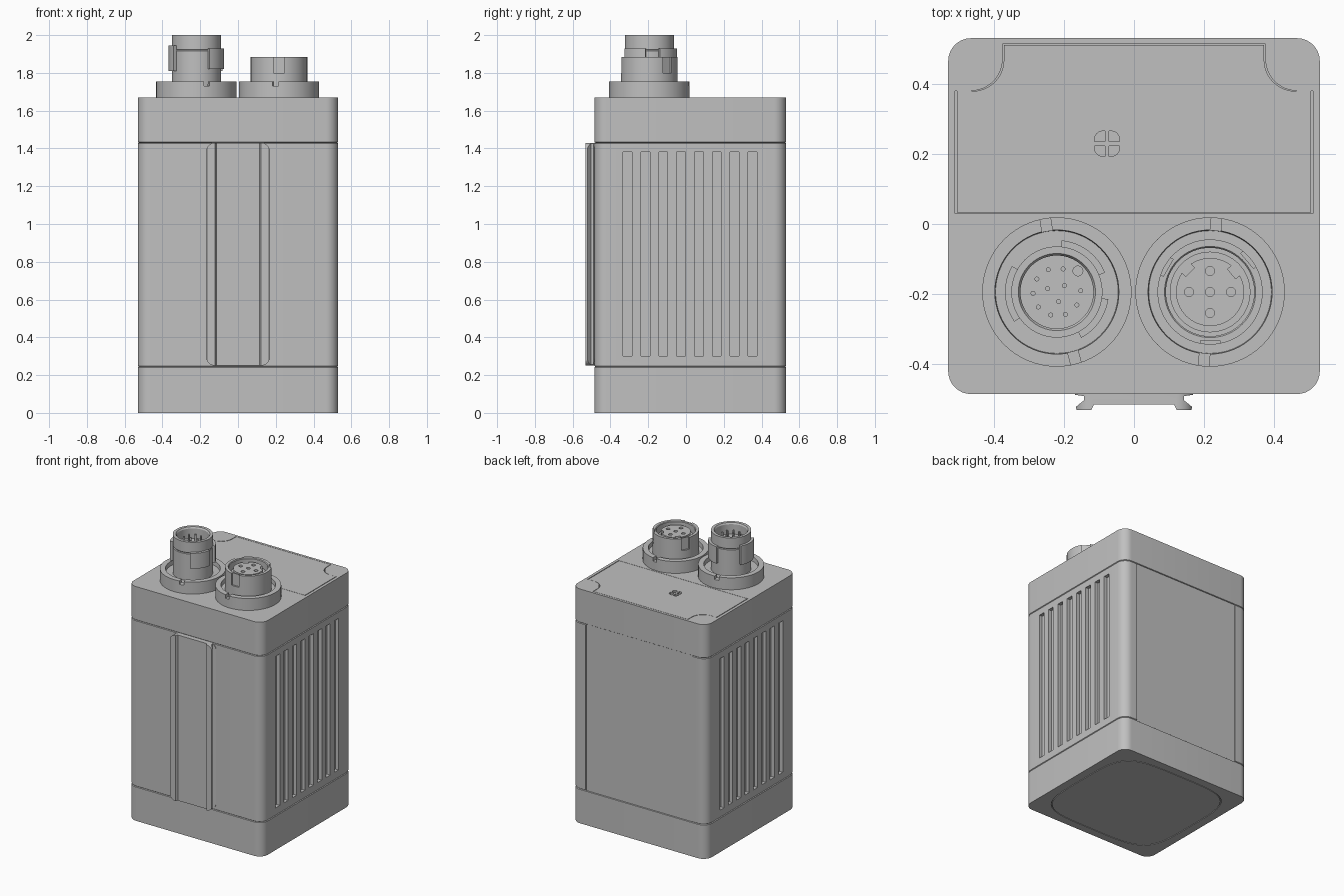
import bpy, bmesh, math
from math import sin, cos, radians, pi

default_cube = bpy.data.objects.get("Cube")
if default_cube:
    bpy.data.objects.remove(default_cube, do_unlink=True)

SHADE = (0.527, 0.527, 0.527, 1)
grey = bpy.data.materials.new("light_grey")
grey.use_nodes = True
grey.diffuse_color = SHADE
grey.node_tree.nodes["Principled BSDF"].inputs["Base Color"].default_value = SHADE


# Outline helpers: each returns a list of (x, y)
def circle(r, n=64, cx=0, cy=0):
    return [(cx + r * cos(2 * pi * i / n), cy + r * sin(2 * pi * i / n)) for i in range(n)]


def arc(r, a0, a1, cx=0, cy=0, n=12):
    angles = [radians(a0 + (a1 - a0) * i / n) for i in range(n + 1)]
    return [(cx + r * cos(a), cy + r * sin(a)) for a in angles]


def rounded_rect(x0, x1, y0, y1, r):
    pts = []
    corners = ((x1 - r, y1 - r), (x0 + r, y1 - r), (x0 + r, y0 + r), (x1 - r, y0 + r))
    for k, (cx, cy) in enumerate(corners):
        pts += arc(r, 90 * k, 90 * k + 90, cx, cy, 8)
    return pts


def rect(x0, x1, y0, y1):
    return [(x0, y0), (x1, y0), (x1, y1), (x0, y1)]


def scaled(pts, s, cx, cy):
    return [(cx + (x - cx) * s, cy + (y - cy) * s) for x, y in pts]


def turned(pts, degrees, cx, cy):
    c, s = cos(radians(degrees)), sin(radians(degrees))
    return [(cx + x * c - y * s, cy + x * s + y * c) for x, y in pts]


# Skin a stack of outlines into a closed solid
def loft(name, rings):
    bm = bmesh.new()
    loops = [[bm.verts.new((x, y, z)) for x, y in pts] for pts, z in rings]
    n = len(loops[0])
    for low, high in zip(loops, loops[1:]):
        for i in range(n):
            j = (i + 1) % n
            bm.faces.new((low[i], low[j], high[j], high[i]))
    bm.faces.new(loops[0][::-1])
    bm.faces.new(loops[-1])
    bmesh.ops.recalc_face_normals(bm, faces=bm.faces)
    mesh = bpy.data.meshes.new(name)
    bm.to_mesh(mesh)
    bm.free()
    mesh.materials.append(grey)
    obj = bpy.data.objects.new(name, mesh)
    bpy.context.collection.objects.link(obj)
    return obj


def prism(name, pts, z0, z1):
    return loft(name, [(pts, z0), (pts, z1)])


def lathe(name, profile, cx, cy):
    return loft(name, [(circle(r, 64, cx, cy), z) for r, z in profile])


def select(obj):
    bpy.ops.object.select_all(action="DESELECT")
    obj.select_set(True)
    bpy.context.view_layer.objects.active = obj


def carve(obj, cutters, operation="DIFFERENCE"):
    for cutter in cutters:
        mod = obj.modifiers.new("carve", "BOOLEAN")
        mod.operation, mod.solver, mod.object = operation, "EXACT", cutter
        select(obj)
        bpy.ops.object.modifier_apply(modifier=mod.name)
        bpy.data.objects.remove(cutter, do_unlink=True)


# Housing with two seam grooves
TOP, FRONT, BACK, HALF = 1.67, -0.485, 0.53, 0.53
SEAMS = (0.245, 1.43)


def body_ring(inset):
    return rounded_rect(-HALF + inset, HALF - inset, FRONT + inset, BACK - inset, 0.065 - inset)


rings = [(body_ring(0), 0)]
for z in SEAMS:
    rings += [(body_ring(0), z - 0.004), (body_ring(0.005), z), (body_ring(0), z + 0.004)]
housing = loft("housing", rings + [(body_ring(0), TOP)])

# Cooling slots on both sides
cutters = []
for side in (-1, 1):
    for i in range(8):
        y = -0.333 + 0.0945 * i
        xs = sorted((side * (HALF - 0.025), side * (HALF + 0.05)))
        cutters.append(prism("slot_cutter", rect(*xs, y, y + 0.047), 0.3, 1.38))

# Shallow recess on the back, running just past the seams
cutters.append(prism("back_cutter", rect(-0.42, 0.42, BACK - 0.007, BACK + 0.05),
                     SEAMS[0] - 0.002, SEAMS[1] + 0.002))

# Top cover outline with scooped back corners
left_scoop = arc(0.09, -90, 0, -0.465, 0.47)
right_scoop = [(-x, y) for x, y in left_scoop]
cover = ([(0.51, 0.03), (0.51, 0.38)] + right_scoop + [(0.375, 0.513), (-0.375, 0.513)]
         + left_scoop[::-1] + [(-0.51, 0.38), (-0.51, 0.03)])
cutters.append(prism("cover_cutter", cover, TOP - 0.02, TOP + 0.05))

# Base plate outline with bulging sides
base = []
for i in range(64):
    a = 2 * pi * (i + 0.5) / 64
    c, s = cos(a), sin(a)
    base.append((0.47 * math.copysign(abs(c) ** 0.45, c),
                 0.0225 + 0.45 * math.copysign(abs(s) ** 0.45, s)))
cutters.append(prism("base_cutter", base, -0.05, 0.01))
carve(housing, cutters)
top_cover = prism("top_cover", scaled(cover, 0.99, 0, 0.27), TOP - 0.025, TOP)
base_plate = prism("base_plate", scaled(base, 0.99, 0, 0.0225), 0, 0.015)

# Four-lobed opening in the cover
lobes = []
for k in range(4):
    lobe = [(0.006, 0.006), (0.036, 0.006)] + arc(0.024, 0, 90, 0.012, 0.012, 6) + [(0.006, 0.036)]
    lobes.append(prism("lobe_cutter", turned(lobe, 90 * k, -0.077, 0.229), TOP - 0.012, TOP + 0.05))
carve(top_cover, lobes)

# Dovetail mounting rail on the front
half_rail = [(0.17, -0.48), (0.17, -0.487), (0.143, -0.491), (0.143, -0.503), (0.166, -0.522),
             (0.163, -0.531), (0.122, -0.531), (0.114, -0.515)]
rail = prism("mounting_rail", half_rail + [(-x, y) for x, y in reversed(half_rail)], 0.24, 1.44)
rail_shape = prism("rail_cutter", rounded_rect(-0.168, 0.168, 0.25, 1.43, 0.045), 0.4, 0.6)
rail_shape.rotation_euler.x = pi / 2
bpy.context.view_layer.update()
carve(rail, [rail_shape], "INTERSECT")


# Connector sockets: flange with slots, then a hollow barrel
def connector(name, cx, cy, barrel, slot_angles):
    flange = [(0.213, TOP - 0.01), (0.213, 1.755), (0.177, 1.755), (0.175, 1.725)]
    obj = lathe(name, flange + barrel, cx, cy)
    carve(obj, [prism("flange_cutter", turned(rect(0.165, 0.23, -0.015, 0.015), a, cx, cy), 1.73, 1.8)
                for a in slot_angles])
    return obj


CY = -0.194
AX, BX = -0.22, 0.217
tall = connector("tall_connector", AX, CY,
                 [(0.13, 1.725), (0.13, 1.915), (0.126, 1.92), (0.13, 1.925), (0.13, 2.0),
                  (0.11, 2.0), (0.104, 1.99), (0.104, 1.92)], (99, -75))
carve(tall, [prism("key_cutter", circle(0.014, 24, AX + 0.06, CY + 0.06), 1.9, 1.96)])
short = connector("short_connector", BX, CY,
                  [(0.15, 1.725), (0.15, 1.885), (0.13, 1.885), (0.126, 1.88),
                   (0.126, 1.79)], (85, -95))
carve(short, [prism("rim_cutter", turned(rect(0.138, 0.17, -0.028, 0.028), a, BX, CY), 1.8, 1.95)
              for a in (-90, 40, 150)])

# Locking lugs around the tall barrel
for a0, a1, z0, z1 in ((150, 215, 1.81, 1.945), (22, 85, 1.81, 1.93), (-62, -8, 1.82, 1.93)):
    sector = arc(0.148, a0, a1, AX, CY) + arc(0.122, a1, a0, AX, CY)
    prism("locking_lug", sector, z0, z1)

# Contact pins
pins = [(0.068, 75 + 36 * i) for i in range(9)] + [(0.028, 40 + 120 * i) for i in range(3)]
for r, a in pins:
    x, y = AX + r * cos(radians(a)), CY + r * sin(radians(a))
    prism("contact_pin", circle(0.007, 12, x, y), 1.91, 1.965)

# Keyed insert with five contact holes
insert = lathe("socket_insert", [(0.115, 1.78), (0.115, 1.84), (0.097, 1.84), (0.097, 1.872)], BX, CY)
holes = [(0, 0)] + [(0.06 * cos(k * pi / 2), 0.06 * sin(k * pi / 2)) for k in range(4)]
cuts = [prism("hole_cutter", circle(0.013, 20, BX + x, CY + y), 1.82, 1.95) for x, y in holes]
for a in (40, 135):
    cuts.append(prism("key_cutter", turned(rect(0.08, 0.12, -0.018, 0.018), a, BX, CY), 1.841, 1.95))
carve(insert, cuts)

# Smooth the curved surfaces, keep edges sharp
for obj in bpy.context.scene.objects:
    if obj.type == "MESH":
        select(obj)
        bpy.ops.object.shade_smooth_by_angle(angle=radians(30))
